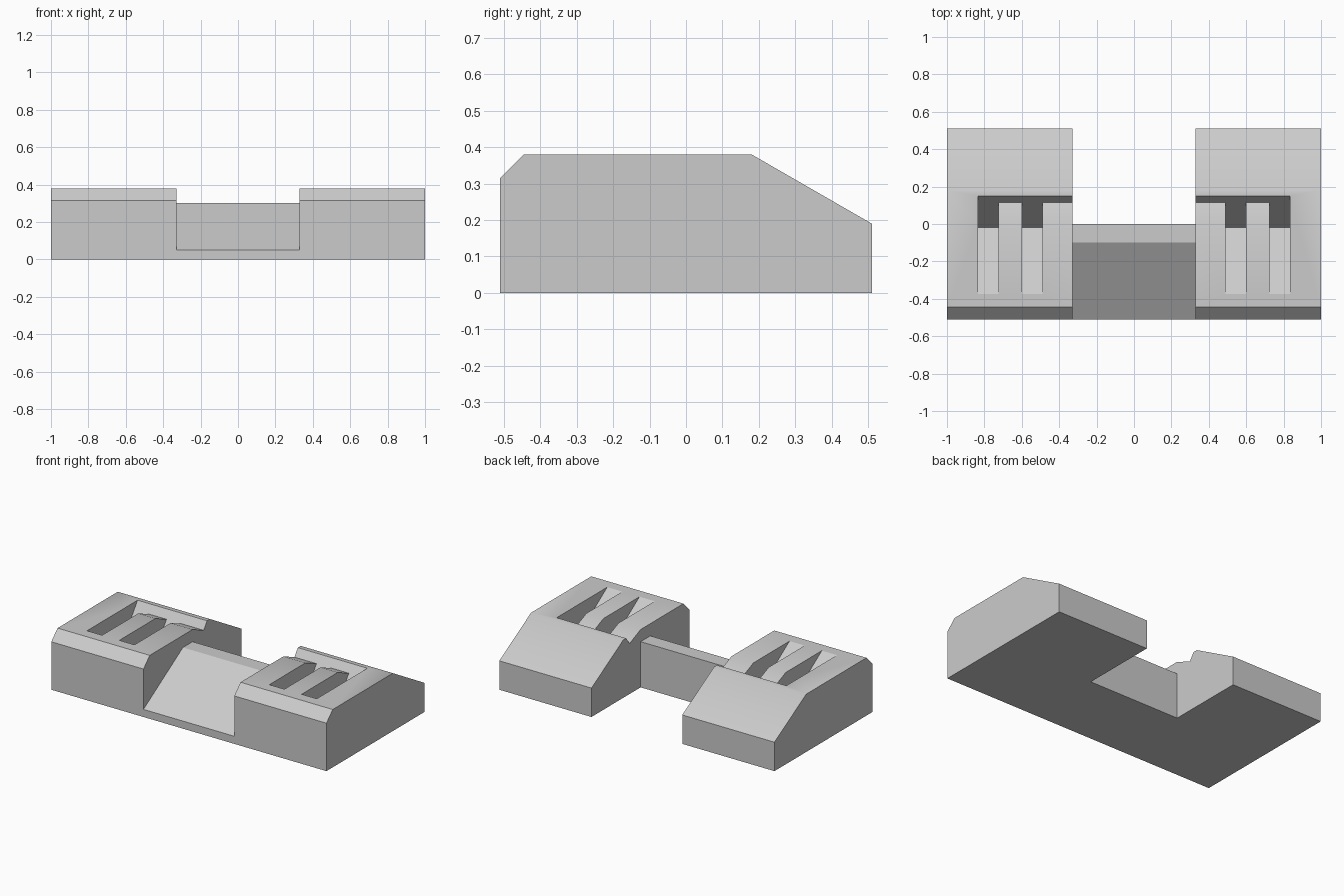
import bpy
import bmesh
from math import radians

if "Cube" in bpy.data.objects:
    bpy.data.objects.remove(bpy.data.objects["Cube"], do_unlink=True)

# Single plain grey
grey = bpy.data.materials.new("plain_grey")
grey.use_nodes = True
tone = (0.6, 0.6, 0.6, 1)
grey.diffuse_color = tone
grey.node_tree.nodes["Principled BSDF"].inputs["Base Color"].default_value = tone


def prism(name, profile, x0, x1):
    """Extrude a (y, z) profile along x."""
    bm = bmesh.new()
    face = bm.faces.new([bm.verts.new((x0, y, z)) for y, z in profile])
    ext = bmesh.ops.extrude_face_region(bm, geom=[face])
    moved = [v for v in ext["geom"] if isinstance(v, bmesh.types.BMVert)]
    bmesh.ops.translate(bm, verts=moved, vec=(x1 - x0, 0, 0))
    bmesh.ops.recalc_face_normals(bm, faces=bm.faces)
    mesh = bpy.data.meshes.new(name)
    bm.to_mesh(mesh)
    bm.free()
    mesh.materials.append(grey)
    obj = bpy.data.objects.new(name, mesh)
    bpy.context.collection.objects.link(obj)
    return obj


def activate(obj):
    bpy.ops.object.select_all(action="DESELECT")
    obj.select_set(True)
    bpy.context.view_layer.objects.active = obj


def cut(target, cutter):
    mod = target.modifiers.new("cut", "BOOLEAN")
    mod.operation = "DIFFERENCE"
    mod.solver = "EXACT"
    mod.object = cutter
    activate(target)
    bpy.ops.object.modifier_apply(modifier=mod.name)
    bpy.data.objects.remove(cutter, do_unlink=True)


# Side block: chamfered front, sloping back
TOP, ABOVE, INNER = 0.38, 0.5, 0.33
block = prism("side_blocks", [(-0.51, 0), (0.51, 0), (0.51, 0.19), (0.18, TOP),
                              (-0.445, TOP), (-0.51, 0.315)], INNER, 1)

# Two wedge-shaped slots and the cross groove that joins them
slot = [(-0.375, TOP), (-0.02, 0.142), (0.15, TOP), (0.15, ABOVE), (-0.375, ABOVE)]
for x in (0.49, 0.725):
    cut(block, prism("slot_cutter", slot, x, x + 0.11))
groove = [(0, TOP), (0.115, 0.331), (0.15, TOP), (0.15, ABOVE), (0, ABOVE)]
cut(block, prism("groove_cutter", groove, INNER - 0.1, 0.835))

# Matching block on the other side
mirror = block.modifiers.new("mirror", "MIRROR")
activate(block)
bpy.ops.object.modifier_apply(modifier=mirror.name)
bpy.ops.object.shade_smooth_by_angle(angle=radians(31))

# Low ramped bridge between the blocks
prism("ramp_bridge", [(-0.51, 0), (-0.51, 0.05), (-0.1, 0.3), (0, 0.3), (0, 0)],
      -INNER, INNER)
